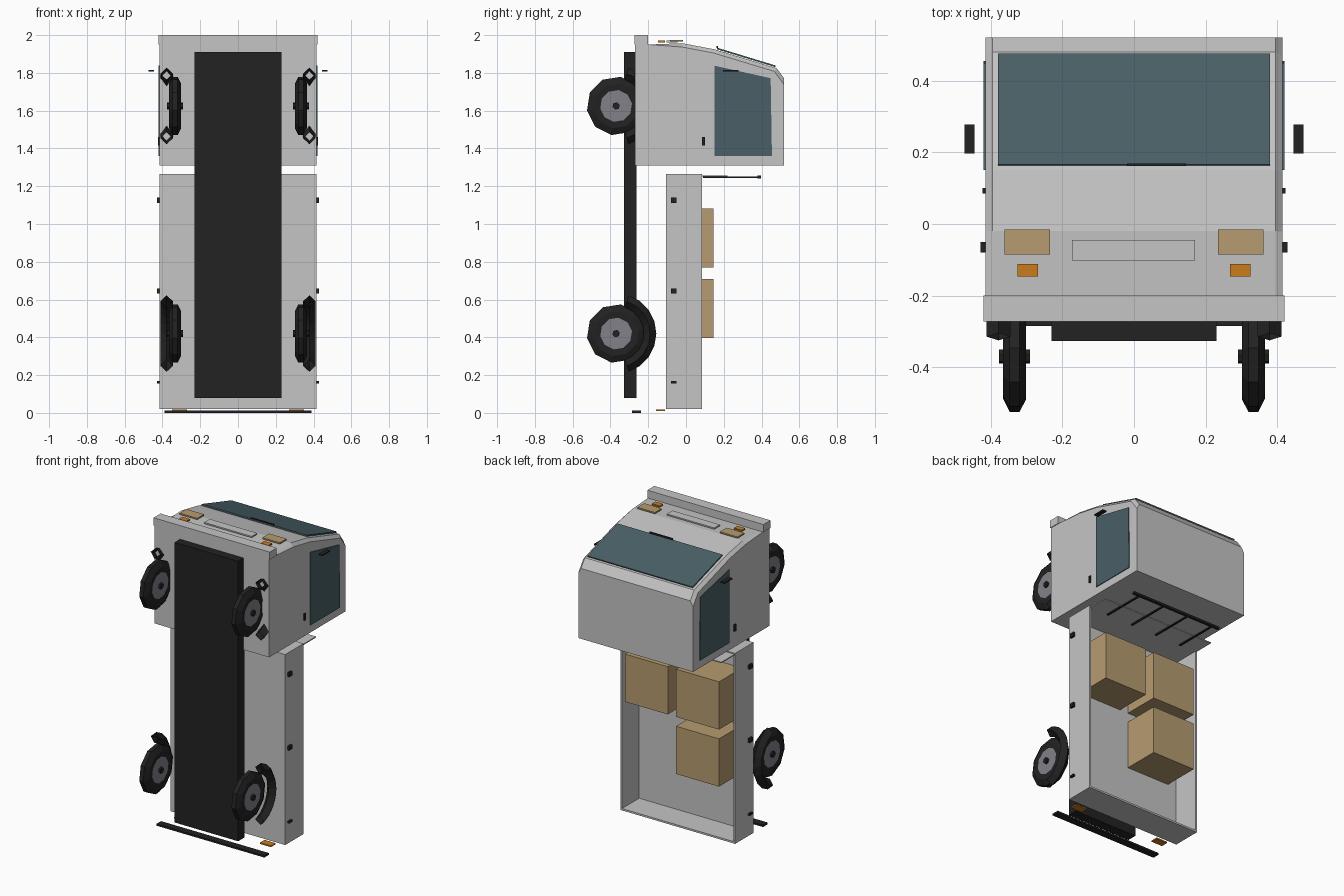
import bpy, bmesh, math
from mathutils import Vector

if "Cube" in bpy.data.objects:
    bpy.data.objects.remove(bpy.data.objects["Cube"])

# Flat colours
def material(name, rgb):
    m = bpy.data.materials.new(name)
    m.diffuse_color = (*rgb, 1)
    m.use_nodes = True
    m.node_tree.nodes["Principled BSDF"].inputs["Base Color"].default_value = m.diffuse_color
    return m

GREY = material("light grey paint", (0.56, 0.56, 0.56))
BLACK = material("black rubber", (0.016, 0.016, 0.016))
GLASS = material("dark teal glass", (0.068, 0.117, 0.133))
TAN = material("tan", (0.47, 0.33, 0.16))
ORANGE = material("orange lamp", (0.6, 0.2, 0.012))
STEEL = material("steel rim", (0.22, 0.22, 0.25))

def finish(name, bm, mat, closed=True):
    if closed:
        bmesh.ops.recalc_face_normals(bm, faces=bm.faces)
    me = bpy.data.meshes.new(name)
    bm.to_mesh(me)
    bm.free()
    me.materials.append(mat)
    ob = bpy.data.objects.new(name, me)
    bpy.context.collection.objects.link(ob)
    return ob

def box(name, x, y, z, mat):
    """Box from (min, max) pairs."""
    bm = bmesh.new()
    bmesh.ops.create_cube(bm, size=1)
    for v in bm.verts:
        v.co = Vector([(a + b) / 2 + c * (b - a) for (a, b), c in zip((x, y, z), v.co)])
    return finish(name, bm, mat)

def pair(name, x, y, z, mat):
    """Box on the right and its mirror on the left."""
    box("right_" + name, x, y, z, mat)
    box("left_" + name, (-x[1], -x[0]), y, z, mat)

def prism(profile, x0, x1):
    """Profile in (y, z) extruded along x."""
    bm = bmesh.new()
    f = bm.faces.new([bm.verts.new((x0, y, z)) for y, z in profile])
    r = bmesh.ops.extrude_face_region(bm, geom=[f])
    for v in r["geom"]:
        if isinstance(v, bmesh.types.BMVert):
            v.co.x = x1
    return bm

def lathe(name, profile, n, centre, mat):
    """Closed (x, radius) ring, or capped profile, turned about an x axis."""
    bm = bmesh.new()
    cx, cy, cz = centre
    rings = []
    for i in range(n):
        a = 2 * math.pi * (i + 0.25) / n
        rings.append([bm.verts.new((cx + px, cy + r * math.sin(a), cz + r * math.cos(a)))
                      for px, r in profile])
    for i in range(n):
        p, q = rings[i], rings[(i + 1) % n]
        for j in range(len(profile)):
            k = (j + 1) % len(profile)
            bm.faces.new((p[j], q[j], q[k], p[k]))
    return finish(name, bm, mat)

def drum(name, half, r, n, centre, mat):
    lathe(name, [(-half, 0.001), (-half, r), (half, r), (half, 0.001)], n, centre, mat)

def fender(name, x, y, z):
    """Open four-sided tube bent over a wheel."""
    bm = bmesh.new()
    R, r, n = 0.18, 0.033, 8
    rings = []
    for i in range(n + 1):
        a = math.radians(18 + 144 * i / n)
        ring = []
        for k in range(4):
            b = k * math.pi / 2
            rad = R + r * math.cos(b)
            ring.append(bm.verts.new((x + r * math.sin(b), y + rad * math.sin(a), z + rad * math.cos(a))))
        rings.append(ring)
    for p, q in zip(rings, rings[1:]):
        for k in range(4):
            m = (k + 1) % 4
            bm.faces.new((p[k], p[m], q[m], q[k]))
    finish(name, bm, BLACK)

# Cab shell, with its front side edges chamfered
cab = prism([(-0.27, 1.31), (0.52, 1.31), (0.52, 1.77), (0.48, 1.825), (0.15, 1.925),
             (-0.02, 1.957), (-0.2, 1.95), (-0.27, 1.95)], -0.415, 0.415)
edges = [e for e in cab.edges if abs(e.verts[0].co.x - e.verts[1].co.x) < 0.01
         and all(v.co.z > 1.76 and v.co.y > -0.25 for v in e.verts)]
bmesh.ops.bevel(cab, geom=edges, offset=0.02, segments=1, affect='EDGES', profile=0.5)
finish("cab", cab, GREY)

# Windscreen plate, wiper and side windows
finish("windscreen", prism([(0.163, 1.925), (0.472, 1.831), (0.475, 1.839), (0.166, 1.933)],
                           -0.38, 0.38), GLASS)
box("wiper", (-0.02, 0.145), (0.162, 0.169), (1.932, 1.942), BLACK)
for side, s in (("right", 1), ("left", -1)):
    finish(side + "_window", prism([(0.15, 1.36), (0.455, 1.36), (0.448, 1.772), (0.15, 1.838)],
                                   s * 0.413, s * 0.42), GLASS)

# Cab fittings
pair("door_handle", (0.413, 0.423), (0.085, 0.1), (1.415, 1.46), BLACK)
pair("mirror", (0.445, 0.473), (0.197, 0.277), (1.808, 1.816), BLACK)
box("front_bumper", (-0.42, 0.42), (-0.272, -0.2), (1.95, 2.0), GREY)
box("grille", (-0.173, 0.17), (-0.102, -0.045), (1.962, 1.971), GREY)
pair("headlight", (0.235, 0.362), (-0.085, -0.015), (1.965, 1.974), TAN)
pair("indicator", (0.268, 0.325), (-0.147, -0.112), (1.962, 1.971), ORANGE)

# Chassis beam
box("chassis", (-0.23, 0.23), (-0.327, -0.262), (0.08, 1.91), BLACK)

# Cargo bed: floor, sides, ends
box("bed_floor", (-0.415, 0.415), (-0.105, -0.092), (0.02, 1.265), GREY)
pair("bed_side", (0.403, 0.415), (-0.092, 0.085), (0.02, 1.265), GREY)
box("tailgate", (-0.403, 0.403), (-0.092, 0.085), (0.02, 0.032), GREY)
box("bed_front_wall", (-0.403, 0.403), (-0.092, 0.085), (1.253, 1.265), GREY)

# Headboard and rack behind the cab
box("headboard", (-0.41, 0.41), (0.085, 0.22), (1.251, 1.258), GREY)
box("rack_rail", (-0.33, 0.33), (0.378, 0.396), (1.242, 1.256), BLACK)
for i, x in enumerate((-0.28, -0.093, 0.093, 0.28)):
    box(f"rack_post_{i}", (x - 0.006, x + 0.006), (0.09, 0.38), (1.243, 1.251), BLACK)

# Bed latches
for i, z in enumerate((1.125, 0.645)):
    pair(f"latch_{i}", (0.413, 0.428), (-0.08, -0.05), (z - 0.014, z + 0.014), BLACK)
pair("latch_rear", (0.413, 0.428), (-0.08, -0.05), (0.155, 0.168), BLACK)

# Cargo boxes
for i, (x, z) in enumerate(((0.03, 0.77), (-0.34, 0.77), (-0.34, 0.397))):
    box(f"cargo_box_{i}", (x, x + 0.31), (-0.092, 0.145), (z, z + 0.312), TAN)

# Rear bumper bar and tail lamps
box("rear_bumper", (-0.39, 0.39), (-0.285, -0.238), (0.0, 0.012), BLACK)
pair("tail_lamp", (0.27, 0.35), (-0.16, -0.112), (0.01, 0.018), ORANGE)

# Wheels and fenders
TYRE = [(-0.03, 0.085), (-0.032, 0.12), (-0.014, 0.156), (0.014, 0.156), (0.032, 0.12), (0.03, 0.085)]
for end, z in (("front", 1.625), ("rear", 0.42)):
    for side, s in (("right", 1), ("left", -1)):
        c = (s * 0.333, -0.37, z)
        tag = f"{end}_{side}_"
        lathe(tag + "tyre", TYRE, 10, c, BLACK)
        drum(tag + "rim", 0.03, 0.098, 8, c, STEEL)
        drum(tag + "hub", 0.043, 0.02, 6, c, BLACK)
        fender(tag + "fender", s * 0.378, -0.37, z)
